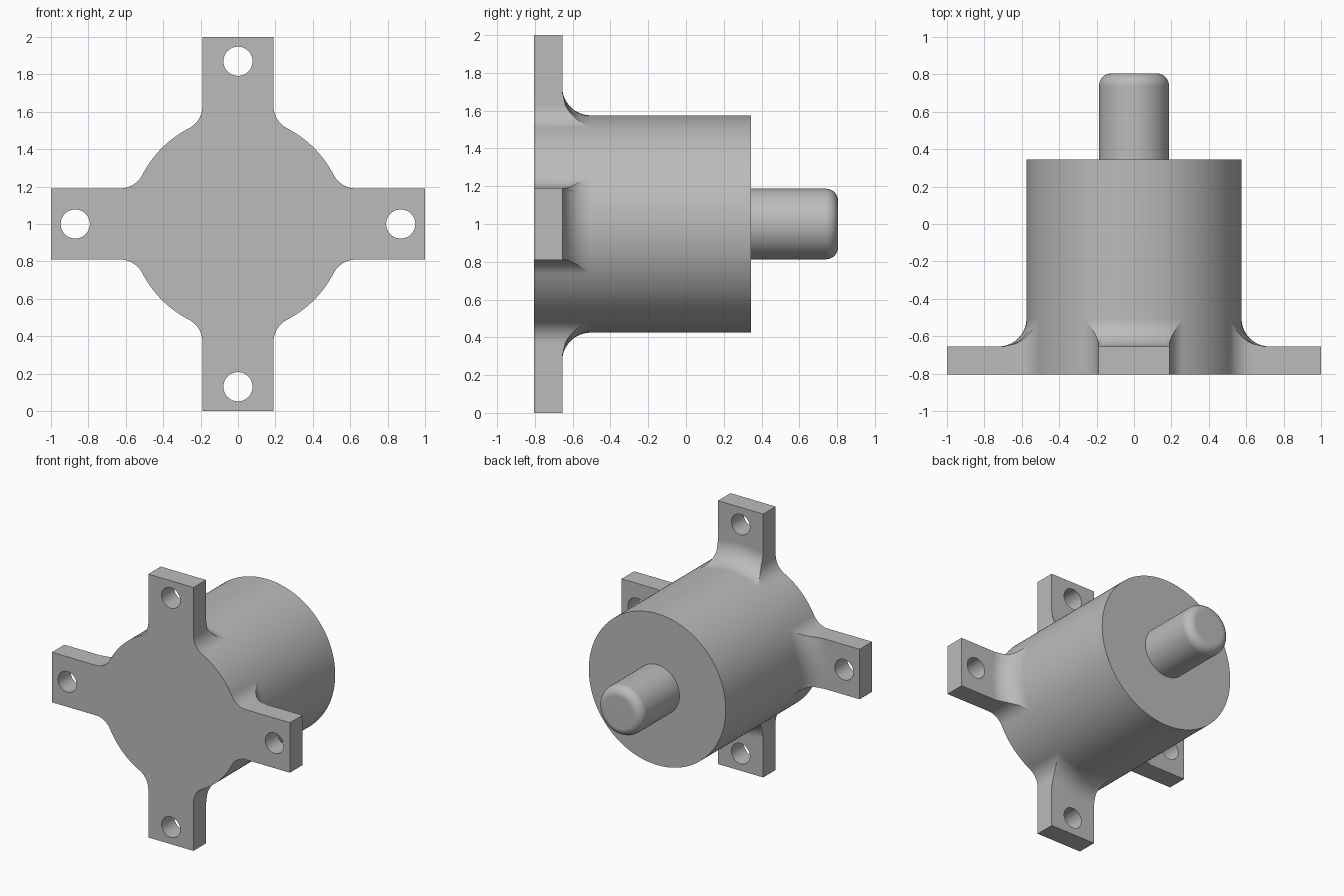
import bpy, bmesh
from math import sin, cos, acos, atan2, hypot, sqrt, radians, pi
from mathutils import Matrix, Vector

cube = bpy.data.objects.get("Cube")
if cube:
    bpy.data.objects.remove(cube, do_unlink=True)

FRONT, PLATE, BACK, TIP = -0.805, -0.655, 0.345, 0.805
R = 0.575        # body radius
ARM = 0.19       # half width of a mounting arm
SIDE = 0.135     # fillet between arm sides and body
ROOT = 0.15      # fillet between arm backs and body
AXIS = Vector((0, 0, 1))

grey = bpy.data.materials.new("plain grey")
grey.use_nodes = True
grey.diffuse_color = (0.5, 0.5, 0.5, 1)
grey.node_tree.nodes["Principled BSDF"].inputs["Base Color"].default_value = (0.5, 0.5, 0.5, 1)


def make_object(name, bm):
    bmesh.ops.remove_doubles(bm, verts=bm.verts[:], dist=1e-5)
    bmesh.ops.recalc_face_normals(bm, faces=bm.faces[:])
    mesh = bpy.data.meshes.new(name)
    bm.to_mesh(mesh)
    bm.free()
    obj = bpy.data.objects.new(name, mesh)
    bpy.context.collection.objects.link(obj)
    mesh.materials.append(grey)
    return obj


def activate(obj):
    bpy.ops.object.select_all(action='DESELECT')
    obj.select_set(True)
    bpy.context.view_layer.objects.active = obj


def smooth(obj):
    activate(obj)
    bpy.ops.object.shade_smooth_by_angle(angle=radians(30))
    mod = obj.modifiers.new("even shading", 'WEIGHTED_NORMAL')
    mod.keep_sharp = True


def half_outline():
    """Half of one arm and its share of the round body: (across, outward)."""
    pts = [(u, 1.0) for u in (0, 0.05, 0.1, 0.15, ARM)]
    pts += [(ARM, 0.83), (ARM, sqrt((R + ROOT) ** 2 - ARM ** 2))]
    cu = ARM + SIDE
    cv = sqrt((R + SIDE) ** 2 - cu ** 2)
    end = atan2(cv, cu)
    for i in range(11):
        a = pi + end * i / 10
        pts.append((cu + SIDE * cos(a), cv + SIDE * sin(a)))
    start = pi / 2 - end
    for i in range(1, 9):
        a = start + (pi / 4 - start) * i / 8
        pts.append((R * sin(a), R * cos(a)))
    return pts


def column(u, v):
    """Points from front to back along one direction of the outline."""
    c = hypot(u, v)
    out = Vector((u / c, 0, v / c))
    phi = acos(1 - min(max((c - R) / ROOT, 0), 1))
    prof = [(c, FRONT), (c, PLATE + ROOT * (1 - sin(phi)))]
    for i in range(13):
        p = phi * (1 - i / 12)
        prof.append((R + ROOT * (1 - cos(p)), PLATE + ROOT * (1 - sin(p))))
    prof.append((R, BACK))
    return [out * r + Vector((0, y, 0)) for r, y in prof]


# Round body with four filleted arms
half = half_outline()
quarter = [(-u, v) for u, v in reversed(half[1:])] + half[:-1]
bm = bmesh.new()
columns = []
for k in range(4):
    turn = Matrix.Rotation(k * pi / 2, 3, 'Y')
    for u, v in quarter:
        columns.append([bm.verts.new(turn @ p + AXIS) for p in column(u, v)])
for a, b in zip(columns, columns[1:] + columns[:1]):
    for i in range(len(a) - 1):
        bm.faces.new((a[i], a[i + 1], b[i + 1], b[i]))
bm.faces.new([c[0] for c in columns])
bm.faces.new([c[-1] for c in columns])
body = make_object("flanged_body", bm)

# Bolt holes through the arms
bm = bmesh.new()
for k in range(4):
    spot = Matrix.Rotation(k * pi / 2, 3, 'Y') @ Vector((0, 0, 0.87))
    place = Matrix.Translation(spot + AXIS + Vector((0, PLATE, 0))) @ Matrix.Rotation(pi / 2, 4, 'X')
    bmesh.ops.create_cone(bm, cap_ends=True, segments=40, radius1=0.078,
                          radius2=0.078, depth=0.8, matrix=place)
cutter = make_object("hole_cutter", bm)
cutter.hide_render = True
mod = body.modifiers.new("bolt holes", 'BOOLEAN')
mod.operation, mod.solver, mod.object = 'DIFFERENCE', 'EXACT', cutter
activate(body)
bpy.ops.object.modifier_apply(modifier=mod.name)
bpy.data.objects.remove(cutter, do_unlink=True)
smooth(body)

# Shaft with a rounded tip
SHAFT, ROUND = 0.187, 0.065
bm = bmesh.new()
profile = [(0, BACK - 0.01), (SHAFT, BACK - 0.01)]
for i in range(11):
    a = pi / 2 * i / 10
    profile.append((SHAFT - ROUND * (1 - cos(a)), TIP - ROUND * (1 - sin(a))))
profile.append((0, TIP))
verts = [bm.verts.new((r, y, 1)) for r, y in profile]
edges = [bm.edges.new(pair) for pair in zip(verts, verts[1:])]
bmesh.ops.spin(bm, geom=verts + edges, cent=AXIS, axis=(0, 1, 0),
               angle=2 * pi, steps=64)
smooth(make_object("shaft", bm))
